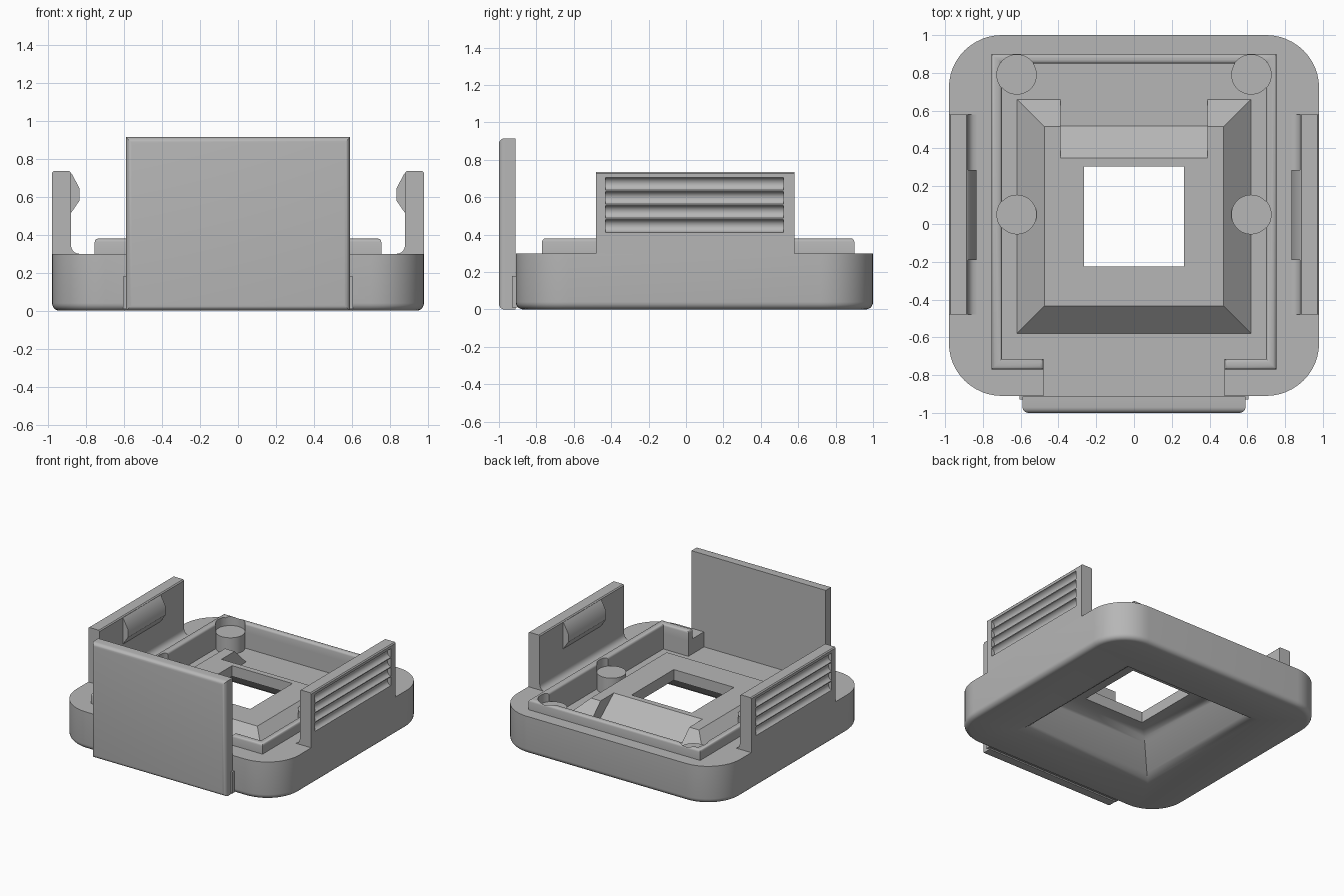
import bpy, bmesh, math

cube = bpy.data.objects.get("Cube")
if cube:
    bpy.data.objects.remove(cube, do_unlink=True)

grey = bpy.data.materials.new("plain grey")
grey.use_nodes = True
color = (0.47, 0.47, 0.47, 1)
grey.diffuse_color = color
grey.node_tree.nodes["Principled BSDF"].inputs["Base Color"].default_value = color


def finish(name, bm):
    bmesh.ops.recalc_face_normals(bm, faces=bm.faces)
    mesh = bpy.data.meshes.new(name)
    bm.to_mesh(mesh)
    bm.free()
    mesh.materials.append(grey)
    obj = bpy.data.objects.new(name, mesh)
    bpy.context.collection.objects.link(obj)
    return obj


def loft(name, rings):
    """Skin closed rings of points and cap both ends."""
    bm = bmesh.new()
    loops = [[bm.verts.new(p) for p in ring] for ring in rings]
    n = len(loops[0])
    for a, b in zip(loops, loops[1:]):
        for i in range(n):
            j = (i + 1) % n
            bm.faces.new((a[i], a[j], b[j], b[i]))
    bm.faces.new(loops[0])
    bm.faces.new(loops[-1])
    return finish(name, bm)


def rect(x, y0, y1, z, inset=0):
    x, y0, y1 = x - inset, y0 + inset, y1 - inset
    return [(-x, y0, z), (x, y0, z), (x, y1, z), (-x, y1, z)]


def box(name, x, y0, y1, z0, z1):
    return loft(name, [rect(x, y0, y1, z0), rect(x, y0, y1, z1)])


def along_y(name, profile, y0, y1):
    return loft(name, [[(x, y, z) for x, z in profile] for y in (y0, y1)])


def along_x(name, profile, half):
    return loft(name, [[(x, y, z) for y, z in profile] for x in (-half, half)])


def cylinder(name, x, y, r, z0, z1):
    ring = [(x + r * math.cos(math.tau * i / 48), y + r * math.sin(math.tau * i / 48))
            for i in range(48)]
    return loft(name, [[(px, py, z) for px, py in ring] for z in (z0, z1)])


def apply(obj, kind, **settings):
    bpy.context.view_layer.objects.active = obj
    mod = obj.modifiers.new(kind.lower(), kind)
    for key, value in settings.items():
        setattr(mod, key, value)
    bpy.ops.object.modifier_apply(modifier=mod.name)


def combine(obj, other, operation="DIFFERENCE"):
    apply(obj, "BOOLEAN", object=other, operation=operation, solver="EXACT")
    bpy.data.objects.remove(other, do_unlink=True)


def smooth(obj):
    bpy.ops.object.select_all(action="DESELECT")
    obj.select_set(True)
    bpy.context.view_layer.objects.active = obj
    bpy.ops.object.shade_smooth_by_angle(angle=math.radians(32))


def rounded_ring(inset, z):
    ring = []
    r = 0.28
    for k, (sx, sy) in enumerate([(1, 1), (-1, 1), (-1, -1), (1, -1)]):
        for i in range(13):
            a = math.pi / 2 * (k + i / 12)
            ring.append((sx * (0.98 - r) + (r - inset) * math.cos(a),
                         0.045 + sy * (0.955 - r) + (r - inset) * math.sin(a), z))
    return ring


# Rounded tray with a soft bottom edge
fillet = 0.04
steps = [math.pi / 2 * i / 5 for i in range(6)]
tray = loft("tray", [rounded_ring(fillet * (1 - math.sin(a)), fillet * (1 - math.cos(a)))
                     for a in steps] + [rounded_ring(0, 0.3)])
combine(tray, box("cavity", 0.7, -0.715, 0.85, 0.18, 0.6))
combine(tray, box("front_channel", 0.48, -1.1, -0.7, 0.18, 0.6))

# Raised sloped platform, lowered at the back by a ramp
platform = loft("platform", [rect(0.62, -0.58, 0.66, 0.15), rect(0.62, -0.58, 0.66, 0.18),
                             rect(0.62, -0.58, 0.66, 0.32, 0.145)])
combine(platform, along_x("ramp", [(0.35, 0.5), (0.35, 0.32), (0.52, 0.181),
                                   (0.8, 0.181), (0.8, 0.5)], 0.39))
combine(tray, platform, "UNION")

# Funnel underneath and square window through the platform
funnel = [(0, -0.02), (0, 0), (0.035, 0.01), (0.075, 0.04), (0.2, 0.19),
          (0.23, 0.22), (0.28, 0.235)]
combine(tray, loft("funnel", [rect(0.62, -0.58, 0.66, z, i) for i, z in funnel]))
combine(tray, box("window", 0.265, -0.225, 0.305, -0.1, 0.6))
smooth(tray)

# Raised rail around the cavity, open at the front
rail = box("rail", 0.755, -0.77, 0.9, 0.3, 0.38)
combine(rail, box("rail_inside", 0.7, -0.715, 0.85, 0.2, 0.6))
combine(rail, box("rail_gap", 0.48, -0.9, -0.6, 0.2, 0.6))
bm = bmesh.new()
bm.from_mesh(rail.data)
top_edges = [e for e in bm.edges if all(v.co.z > 0.379 for v in e.verts)
             and len({round(f.normal.z) for f in e.link_faces}) > 1]
bmesh.ops.bevel(bm, geom=top_edges, offset=0.018, segments=3, profile=0.5, affect="EDGES")
bm.to_mesh(rail.data)
bm.free()

# Round posts, with clearance carved into the rail
for side, x in (("right", -0.62), ("left", 0.62)):
    for place, y in (("back", 0.79), ("middle", 0.05)):
        smooth(cylinder(f"{place}_{side}_post", x, y, 0.105, 0.17, 0.31))
        combine(rail, cylinder("post_clearance", x, y, 0.106, 0.305, 0.6))
smooth(rail)

# Side walls with a filleted foot and grooved grip on the outside
foot = [(0.88 - 0.045 * (1 - math.sin(a)), 0.3 + 0.045 * (1 - math.cos(a))) for a in steps]
wall = along_y("side_walls", [(0.98, 0.3), (0.98, 0.727), (0.972, 0.735),
                              (0.888, 0.735), (0.88, 0.727)] + foot[::-1], -0.48, 0.58)
for k in range(4):
    z = 0.672 - 0.075 * k
    groove = [(0.985 + 0.035 * math.cos(math.tau * i / 20),
               z + 0.035 * math.sin(math.tau * i / 20)) for i in range(20)]
    combine(wall, along_y("groove", groove, -0.43, 0.52))

# Snap hooks on the inner faces of the walls
hook = along_y("snap_hooks", [(0.89, 0.735), (0.875, 0.72), (0.835, 0.645),
                              (0.835, 0.58), (0.89, 0.5)], -0.19, 0.285)
for part in (wall, hook):
    apply(part, "MIRROR")
    smooth(part)

# Tall front plate with softened edges, and its low joining strip
plate = box("front_plate", 0.59, -1, -0.912, 0, 0.915)
bm = bmesh.new()
bm.from_mesh(plate.data)
front_edges = [e for e in bm.edges if all(v.co.y < -0.99 for v in e.verts)]
bmesh.ops.bevel(bm, geom=front_edges, offset=0.03, segments=5, profile=0.5, affect="EDGES")
bm.to_mesh(plate.data)
bm.free()
smooth(plate)
box("joining_strip", 0.605, -0.93, -0.9, 0.01, 0.18)
